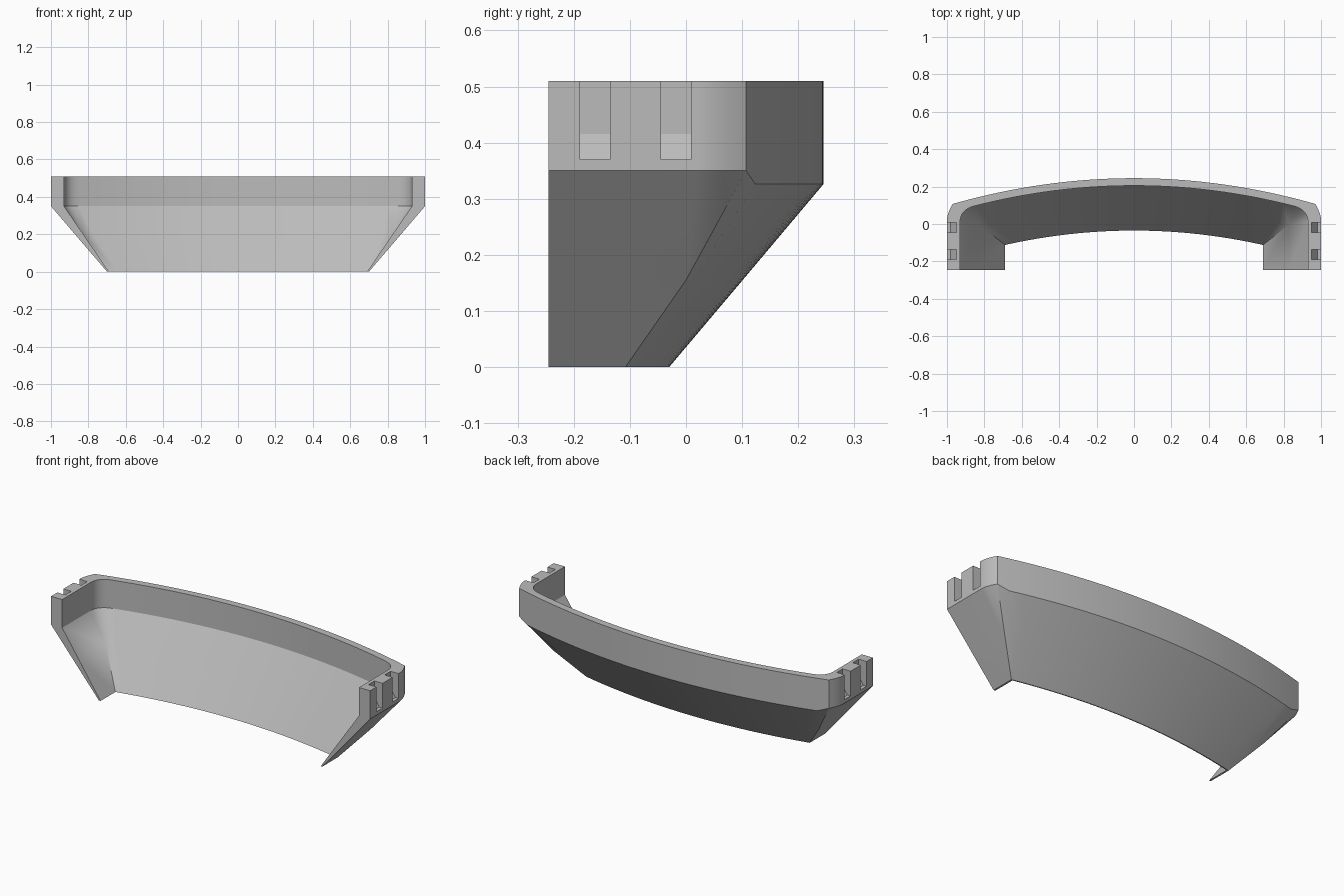
import bpy
import bmesh
import math

default = bpy.data.objects.get("Cube")
if default:
    bpy.data.objects.remove(default)

FRONT = -0.245          # y of the arm ends
FILLET, ARC = 8, 16     # segments in each corner and half of the back

grey = bpy.data.materials.new("grey plastic")
grey.use_nodes = True
colour = (0.5, 0.5, 0.5, 1)
grey.diffuse_color = colour
grey.node_tree.nodes["Principled BSDF"].inputs["Base Color"].default_value = colour


def ring(start, control, end, back, z, back_z=None):
    """U-shaped line: straight arm, rounded corner, shallow arc, mirrored."""
    back_z = z if back_z is None else back_z
    half = [(start[0], FRONT, z)]
    for i in range(FILLET + 1):
        t = i / FILLET
        x, y = ((1 - t) ** 2 * a + 2 * t * (1 - t) * b + t * t * c
                for a, b, c in zip(start, control, end))
        half.append((x, y, z))
    for i in range(1, ARC + 1):
        x = end[0] * (1 - i / ARC)
        y = back - (back - end[1]) * (x / end[0]) ** 2
        half.append((x, y, back_z))
    return half + [(-x, y, h) for x, y, h in reversed(half[:-1])]


def sharp(x, y, back, z):
    return ring((x, y), (x, y), (x, y), back, z)


def finish(bm, name):
    bmesh.ops.remove_doubles(bm, verts=bm.verts, dist=0.0001)
    bmesh.ops.recalc_face_normals(bm, faces=bm.faces)
    mesh = bpy.data.meshes.new(name)
    bm.to_mesh(mesh)
    bm.free()
    mesh.materials.append(grey)
    obj = bpy.data.objects.new(name, mesh)
    bpy.context.collection.objects.link(obj)
    return obj


# Curved rim and sloping skirt, lofted around the closed section
outer = ((1, 0.02), (1, 0.055), (0.97, 0.107), 0.245)
inner = ((0.93, 0.01), (0.93, 0.078), (0.85, 0.097), 0.205)
rings = [
    ring(*outer, 0.51),
    ring(*outer, 0.35, 0.326),
    sharp(0.833, 0.0, 0.101, 0.155),
    sharp(0.70, -0.108, -0.03, 0),
    sharp(0.69, -0.112, -0.035, 0),
    sharp(0.827, -0.005, 0.102, 0.2),
    ring(*inner, 0.35),
    ring(*inner, 0.51),
]
bm = bmesh.new()
loops = [[bm.verts.new(p) for p in r] for r in rings]
for a, b in zip(loops, loops[1:] + loops[:1]):
    for i in range(len(a) - 1):
        bm.faces.new((a[i], a[i + 1], b[i + 1], b[i]))
for end in (0, -1):
    bm.faces.new([loop[end] for loop in loops])
body = finish(bm, "curved_rim")

# Slots in the outside of both arms, each with a ramp at its foot
profile = [(1.05, 0.37), (0.98, 0.37), (0.95, 0.415), (0.95, 0.6), (1.05, 0.6)]
bm = bmesh.new()
for side in (1, -1):
    for y in (-0.162, -0.018):
        ends = [[bm.verts.new((side * x, y + w, z)) for x, z in profile]
                for w in (-0.0265, 0.0265)]
        for e in ends:
            bm.faces.new(e)
        for i in range(len(profile)):
            j = (i + 1) % len(profile)
            bm.faces.new((ends[0][i], ends[0][j], ends[1][j], ends[1][i]))
cutter = finish(bm, "slot_cutter")
cutter.hide_render = True

bpy.context.view_layer.objects.active = body
body.select_set(True)
cut = body.modifiers.new("slots", "BOOLEAN")
cut.operation = "DIFFERENCE"
cut.solver = "EXACT"
cut.object = cutter
bpy.ops.object.modifier_apply(modifier=cut.name)
bpy.data.objects.remove(cutter)
bpy.ops.object.shade_smooth_by_angle(angle=math.radians(25))
